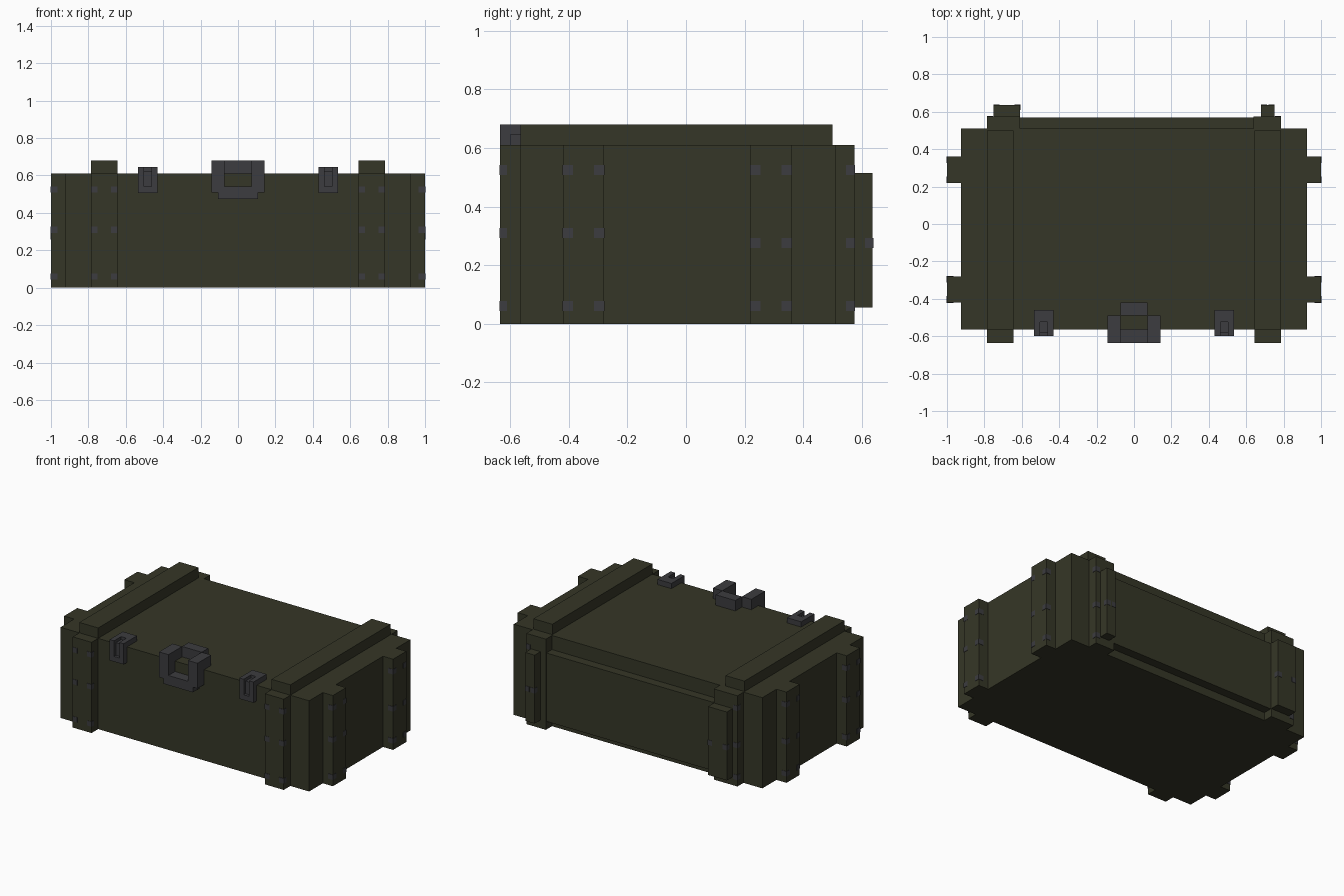
import bpy, bmesh
from mathutils import Vector

if "Cube" in bpy.data.objects:
    bpy.data.objects.remove(bpy.data.objects["Cube"])


def material(name, color):
    m = bpy.data.materials.new(name)
    m.diffuse_color = color
    m.use_nodes = True
    m.node_tree.nodes["Principled BSDF"].inputs["Base Color"].default_value = m.diffuse_color
    return m


OLIVE = material("olive_wood", (0.036, 0.037, 0.020, 1))
METAL = material("dark_metal", (0.045, 0.045, 0.050, 1))


def build(name, boxes, mat):
    """One object from boxes given as (x0, x1, y0, y1, z0, z1)."""
    bm = bmesh.new()
    for x0, x1, y0, y1, z0, z1 in boxes:
        lo, hi = Vector((x0, y0, z0)), Vector((x1, y1, z1))
        verts = bmesh.ops.create_cube(bm, size=1)["verts"]
        bmesh.ops.scale(bm, vec=hi - lo, verts=verts)
        bmesh.ops.translate(bm, vec=(lo + hi) / 2, verts=verts)
    me = bpy.data.meshes.new(name)
    bm.to_mesh(me)
    bm.free()
    me.materials.append(mat)
    ob = bpy.data.objects.new(name, me)
    bpy.context.collection.objects.link(ob)
    return ob


def span(side, a, b):
    """Interval a..b placed on the left (-1) or right (+1) side."""
    return (a, b) if side > 0 else (-b, -a)


# Chest body and raised back panel
build("chest_body", [(-0.925, 0.925, -0.565, 0.51, 0, 0.61)], OLIVE)
build("back_panel", [(-0.61, 0.64, 0.51, 0.57, 0.055, 0.515)], OLIVE)

rivets = []
T, S = 0.002, 0.034     # rivet lift and size
for side, label in ((-1, "left"), (1, "right")):
    # Battens running up the front, over the lid and down the back
    x0, x1 = span(side, 0.645, 0.785)
    build(label + "_front_batten", [(x0, x1, -0.635, -0.565, 0, 0.61)], OLIVE)
    build(label + "_lid_batten", [(x0, x1, -0.565, 0.50, 0.61, 0.68)], OLIVE)
    b0, b1 = (-0.785, -0.61) if side < 0 else (0.64, 0.785)
    build(label + "_back_batten", [(b0, b1, 0.51, 0.575, 0, 0.61)], OLIVE)
    c0, c1 = (-0.75, -0.61) if side < 0 else (0.68, 0.75)
    build(label + "_back_strip", [(c0, c1, 0.575, 0.637, 0.055, 0.515)], OLIVE)

    # Rivets wrap the batten edges
    for z in (0.06, 0.31, 0.525):
        for rx0, rx1 in ((x0 - T, x0 + S), (x1 - S, x1 + T)):
            rivets.append((rx0, rx1, -0.635 - T, -0.61, z - S / 2, z + S / 2))
    for z in (0.06, 0.275, 0.525):
        ex0, ex1 = span(side, 0.755, 0.785 + T)
        rivets.append((ex0, ex1, 0.545, 0.575 + T, z - S / 2, z + S / 2))
    for rx0, rx1 in ((c0 - T, c0 + 0.03), (c1 - 0.03, c1 + T)):
        rivets.append((rx0, rx1, 0.61, 0.637 + T, 0.258, 0.292))

    # Battens on the end walls
    for where, y0, y1, heights in (("front", -0.42, -0.28, (0.06, 0.31, 0.525)),
                                   ("rear", 0.22, 0.36, (0.06, 0.275, 0.525))):
        e0, e1 = span(side, 0.925, 1.0)
        build(f"{label}_end_{where}_batten", [(e0, e1, y0, y1, 0, 0.61)], OLIVE)
        r0, r1 = span(side, 0.965, 1.0 + T)
        for z in heights:
            for ry0, ry1 in ((y0 - T, y0 + S), (y1 - S, y1 + T)):
                rivets.append((r0, r1, ry0, ry1, z - S / 2, z + S / 2))

    # Forked latch: thin base with two prongs folded over the lid edge
    l0, l1 = span(side, 0.43, 0.535)
    latch = [(l0, l1, -0.60, -0.565, 0.505, 0.54),
             (l0, l1, -0.525, -0.46, 0.61, 0.645),
             (l0 + 0.03, l1 - 0.03, -0.58, -0.565, 0.54, 0.625),
             (l0 + 0.03, l1 - 0.03, -0.565, -0.525, 0.61, 0.625)]
    for p0, p1 in ((l0, l0 + 0.033), (l1 - 0.033, l1)):
        latch += [(p0, p1, -0.60, -0.565, 0.54, 0.645),
                  (p0, p1, -0.565, -0.525, 0.61, 0.645)]
    build(label + "_latch", latch, METAL)

build("rivets", rivets, METAL)

# Central clasp: open ring bent over the lid edge
clasp = [(-0.073, 0.073, -0.49, -0.42, 0.61, 0.68),
         (-0.108, 0.108, -0.635, -0.565, 0.475, 0.54)]
for side in (-1, 1):
    x0, x1 = span(side, 0.073, 0.143)
    clasp += [(x0, x1, -0.635, -0.565, 0.51, 0.68),
              (x0, x1, -0.565, -0.49, 0.61, 0.68)]
build("center_clasp", clasp, METAL)
